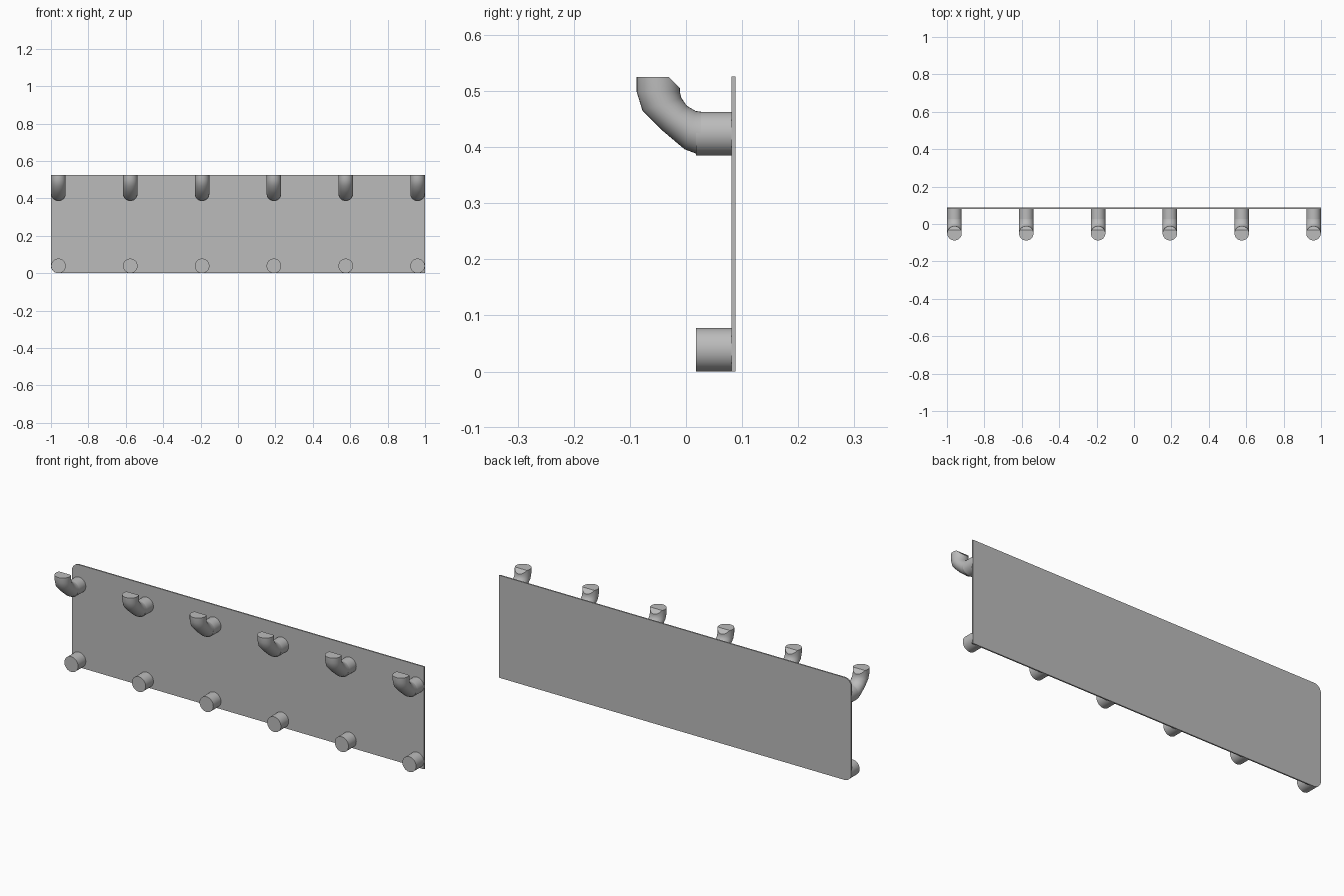
import bpy, bmesh
from math import sin, cos, pi, radians
from mathutils import Vector

cube = bpy.data.objects.get("Cube")
if cube:
    bpy.data.objects.remove(cube, do_unlink=True)

grey = bpy.data.materials.new("plain grey")
grey.use_nodes = True
grey.diffuse_color = (0.5, 0.5, 0.5, 1)
grey.node_tree.nodes["Principled BSDF"].inputs["Base Color"].default_value = (0.5, 0.5, 0.5, 1)

R = 0.039            # peg radius
PLATE_FRONT, PLATE_BACK = 0.081, 0.088
HEIGHT = 0.526
SIDES = 32


def finish(bm, name):
    """Turn a bmesh into a smooth-shaded object with sharp edges kept."""
    bmesh.ops.recalc_face_normals(bm, faces=bm.faces)
    mesh = bpy.data.meshes.new(name)
    bm.to_mesh(mesh)
    bm.free()
    mesh.materials.append(grey)
    obj = bpy.data.objects.new(name, mesh)
    bpy.context.collection.objects.link(obj)
    bpy.ops.object.select_all(action='DESELECT')
    obj.select_set(True)
    bpy.context.view_layer.objects.active = obj
    bpy.ops.object.shade_smooth_by_angle(angle=radians(40))
    return obj


def loft(rings):
    """Skin a closed tube through rings of points."""
    bm = bmesh.new()
    loops = [[bm.verts.new(p) for p in ring] for ring in rings]
    for a, b in zip(loops, loops[1:]):
        for i in range(SIDES):
            j = (i + 1) % SIDES
            bm.faces.new((a[i], a[j], b[j], b[i]))
    bm.faces.new(loops[0])
    bm.faces.new(loops[-1])
    return bm


def ring(centre, out, half):
    """Ellipse of half width R across x and the given half depth along out."""
    return [centre + Vector((R * cos(t), 0, 0)) + out * (half * sin(t))
            for t in (2 * pi * i / SIDES for i in range(SIDES))]


def make_peg(name):
    up = Vector((0, 0, 1))
    return finish(loft([ring(Vector((0, y, 0)), up, R) for y in (0.018, PLATE_FRONT)]), name)


def make_elbow(name):
    # The bend turns about a point above the peg; each step is angle, inner, outer
    pivot = Vector((0, 0.027, 0.075))
    steps = [(0, 0.036, 0.114), (16, 0.036, 0.107), (45, 0.036, 0.098),
             (72, 0.037, 0.110), (90, 0.038, 0.115)]
    rings = []
    for angle, inner, outer in steps:
        a = radians(angle)
        out = Vector((0, -sin(a), -cos(a)))
        rings.append(ring(pivot + out * (inner + outer) / 2, out, (outer - inner) / 2))
    rings.append([p + Vector((0, 0, 0.026)) for p in rings[-1]])
    bm = loft(rings)
    # Sloped cut on the inner side of the tip
    cut = bmesh.ops.bisect_plane(
        bm, geom=bm.verts[:] + bm.edges[:] + bm.faces[:],
        plane_co=(0, -0.031, 0.101), plane_no=(0, 1, 1), clear_outer=True)
    edges = [e for e in cut["geom_cut"] if isinstance(e, bmesh.types.BMEdge)]
    bmesh.ops.holes_fill(bm, edges=edges, sides=0)
    return finish(bm, name)


# Back plate, with the two corners at one end rounded
outline = [(1, 0), (1, HEIGHT)]
for cz, start in ((HEIGHT - R, 90), (R, 180)):
    for k in range(9):
        a = radians(start + 90 * k / 8)
        outline.append((-1 + R + R * cos(a), cz + R * sin(a)))
bm = bmesh.new()
face = bm.faces.new([bm.verts.new((x, PLATE_FRONT, z)) for x, z in outline])
side = bmesh.ops.extrude_face_region(bm, geom=[face])
bmesh.ops.translate(bm, vec=(0, PLATE_BACK - PLATE_FRONT, 0),
                    verts=[v for v in side["geom"] if isinstance(v, bmesh.types.BMVert)])
if face.is_valid and len([f for f in bm.faces if len(f.verts) > 4]) < 2:
    bm.faces.new([v for v in face.verts])
finish(bm, "back_plate")

# Rows of straight lower pegs and upper hooks
for i in range(6):
    x = -0.96 + 0.384 * i
    make_peg(f"lower_peg_{i + 1}").location = (x, 0, R)
    make_peg(f"upper_peg_{i + 1}").location = (x, 0, 0.424)
    make_elbow(f"hook_bend_{i + 1}").location = (x, 0, 0.424)
